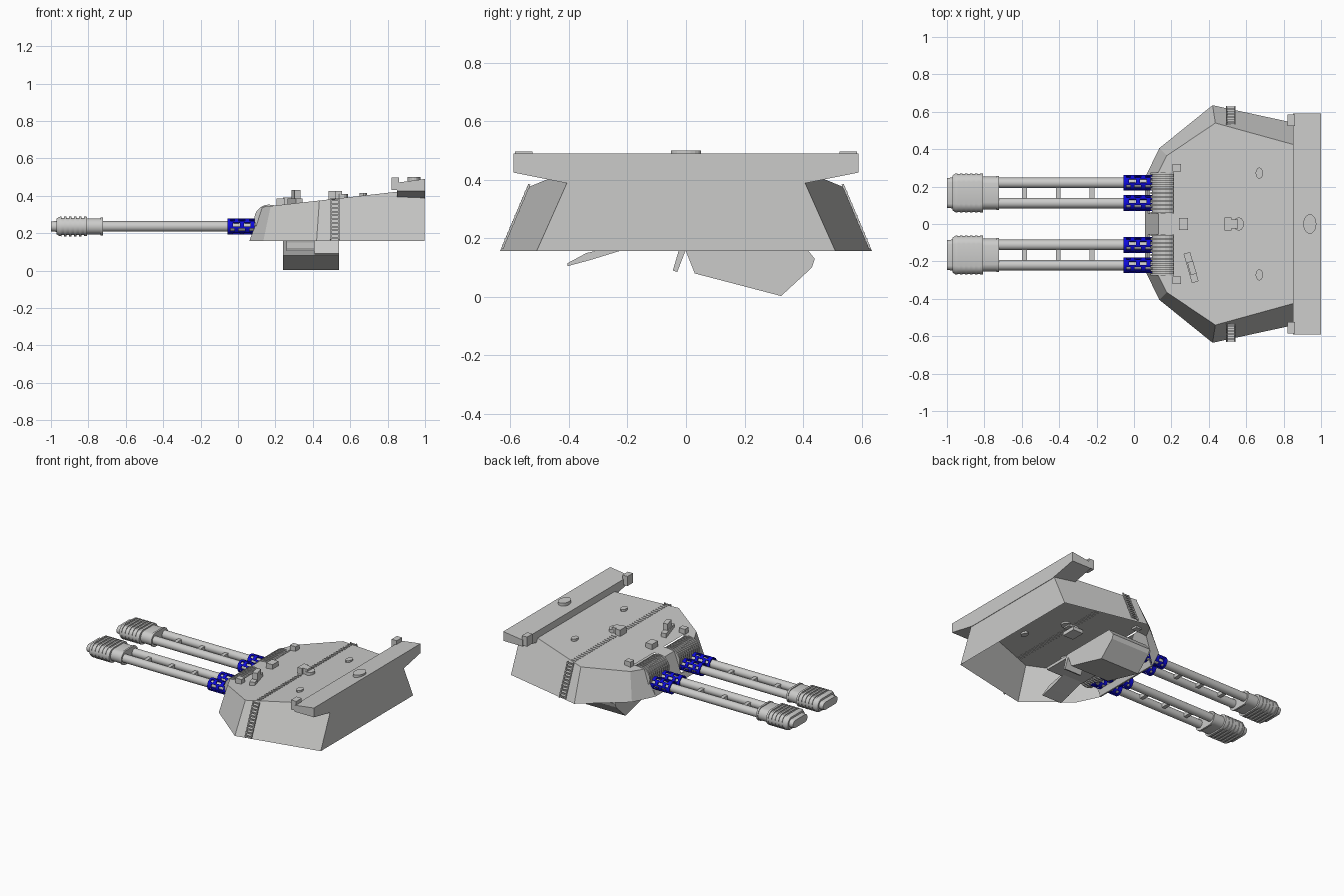
import bpy, bmesh, math
from mathutils import Vector

if "Cube" in bpy.data.objects:
    bpy.data.objects.remove(bpy.data.objects["Cube"])


def material(name, rgb):
    m = bpy.data.materials.new(name)
    m.diffuse_color = (*rgb, 1)
    m.use_nodes = True
    m.node_tree.nodes["Principled BSDF"].inputs["Base Color"].default_value = m.diffuse_color
    return m


GREY = material("light_grey", (0.6, 0.6, 0.59))
BLUE = material("sleeve_blue", (0.004, 0.003, 0.72))
smooth = []


def finish(name, bm, mat=GREY, recalc=True):
    if recalc:
        bmesh.ops.recalc_face_normals(bm, faces=bm.faces[:])
    me = bpy.data.meshes.new(name)
    bm.to_mesh(me)
    bm.free()
    me.materials.append(mat)
    ob = bpy.data.objects.new(name, me)
    bpy.context.collection.objects.link(ob)
    return ob


def add_prism(bm, pts, axis, a, b):
    """Extrude a 2D profile along an axis from a to b."""
    place = {"x": lambda p, t: (t, p[0], p[1]),
             "y": lambda p, t: (p[0], t, p[1]),
             "z": lambda p, t: (p[0], p[1], t)}[axis]
    lo = [bm.verts.new(place(p, a)) for p in pts]
    hi = [bm.verts.new(place(p, b)) for p in pts]
    n = len(pts)
    bm.faces.new(lo)
    bm.faces.new(hi[::-1])
    for i in range(n):
        j = (i + 1) % n
        bm.faces.new((lo[i], hi[i], hi[j], lo[j]))


def prism(name, pts, axis, a, b, mat=GREY):
    bm = bmesh.new()
    add_prism(bm, pts, axis, a, b)
    return finish(name, bm, mat)


def rect(x0, x1, y0, y1):
    return [(x0, y0), (x1, y0), (x1, y1), (x0, y1)]


def circle(cx, cy, r, n=20, ry=None):
    return [(cx + r * math.cos(2 * math.pi * i / n),
             cy + (ry or r) * math.sin(2 * math.pi * i / n)) for i in range(n)]


def box(name, x0, x1, y0, y1, z0, z1):
    return prism(name, rect(x0, x1, y0, y1), "z", z0, z1)


def add_bar(bm, p, q, r):
    """Four-sided rod between two points."""
    p, q = Vector(p), Vector(q)
    d = (q - p).normalized()
    u = d.orthogonal().normalized() * r
    w = d.cross(u)
    ends = [[bm.verts.new(c + o) for o in (u, w, -u, -w)] for c in (p, q)]
    bm.faces.new(ends[0])
    bm.faces.new(ends[1][::-1])
    for i in range(4):
        j = (i + 1) % 4
        bm.faces.new((ends[0][i], ends[1][i], ends[1][j], ends[0][j]))


def roof_z(x):
    return 0.34 + 0.113 * (x - 0.13)


# Turret shell: sloped sides, notched roof, open underneath
BOT = [(0.06, 0.25), (0.135, 0.405), (0.42, 0.635), (0.997, 0.51)]
TOP = [(0.13, 0.275), (0.175, 0.365), (0.435, 0.54), (0.997, 0.385)]
bm = bmesh.new()


def face(pts):
    return bm.faces.new([bm.verts.new(p) for p in pts])


for s in (1, -1):
    b = [(x, s * y, 0.157) for x, y in BOT]
    t = [(x, s * y, roof_z(x)) for x, y in TOP]
    for i in range(3):
        face([b[i], b[i + 1], t[i + 1], t[i]][::-s])
face([(0.997, -0.51, 0.157), (0.997, 0.51, 0.157),
      (0.997, 0.385, roof_z(0.997)), (0.997, -0.385, roof_z(0.997))])
notch = [(0.13, 0.275), (0.21, 0.275), (0.21, 0.055), (0.13, 0.055)]
right = [(x, -y) for x, y in notch[::-1] + TOP[1:]]
left = [(x, y) for x, y in TOP[:0:-1] + notch]
roof = face([(x, y, roof_z(x)) for x, y in right + left])
bmesh.ops.remove_doubles(bm, verts=bm.verts[:], dist=1e-5)
bm.normal_update()
if roof.normal.z < 0:
    roof.normal_flip()
finish("turret_shell", bm, recalc=False)

# Front plate pieces around the gun openings
prism("front_centre_plate", [(0.06, 0.157), (0.13, 0.34), (0.14, 0.34), (0.07, 0.157)], "y", -0.055, 0.055)
prism("front_lower_plate", [(0.06, 0.157), (0.075, 0.197), (0.085, 0.197), (0.07, 0.157)], "y", -0.25, 0.25)

# Rear counterweight bar with its end brackets and cap
bar = prism("rear_bar", [(-0.59, 0.49), (0.59, 0.49), (0.59, 0.425), (0.39, 0.385),
                         (-0.39, 0.385), (-0.59, 0.425)], "x", 0.85, 1.0)
for v in bar.data.vertices:
    if v.co.x < 0.9 and v.co.z > 0.48:
        v.co.z = 0.47
prism("rear_bar_cap", circle(0.94, 0, 0.035, 20, 0.052), "z", 0.475, 0.5)
for s in (1, -1):
    a, b = sorted((s * 0.525, s * 0.585))
    box("bar_end_bracket", 0.82, 0.86, a, b, 0.43, 0.497)


# Guns
GZ = 0.236


def perforated_sleeve(y):
    bm = bmesh.new()
    n, m, r, x0, dx = 24, 30, 0.042, -0.055, 0.0072
    grid = [[bm.verts.new((x0 + i * dx, y + r * math.cos(2 * math.pi * j / n),
                           GZ + r * math.sin(2 * math.pi * j / n)))
             for j in range(n)] for i in range(m + 1)]
    for i in range(m):
        for j in range(n):
            band = j // 3
            hole = j % 3 and (i + 4 * (band % 2)) % 8 < 5 and 1 < i < m - 2
            if not hole:
                k = (j + 1) % n
                bm.faces.new((grid[i][j], grid[i][k], grid[i + 1][k], grid[i + 1][j]))
    ob = finish("perforated_sleeve", bm, BLUE)
    sol = ob.modifiers.new("thickness", "SOLIDIFY")
    sol.thickness = 0.007
    sol.offset = -1


def stadium_loft(name, cy, sections, n=24):
    """Loft rounded oblong rings given as (x, half width, half height)."""
    bm = bmesh.new()
    rings = []
    for x, w, h in sections:
        ring = []
        for i in range(n):
            a = 2 * math.pi * (i + 0.5) / n
            c = math.cos(a)
            ring.append(bm.verts.new((x, cy + math.copysign(w - h, c) + h * c, GZ + h * math.sin(a))))
        rings.append(ring)
    for p, q in zip(rings, rings[1:]):
        for i in range(n):
            j = (i + 1) % n
            bm.faces.new((p[i], p[j], q[j], q[i]))
    bm.faces.new(rings[0][::-1])
    bm.faces.new(rings[-1])
    smooth.append(finish(name, bm))


muzzle = [(-1, 0.08, 0.027), (-0.97, 0.083, 0.029), (-0.97, 0.094, 0.042), (-0.955, 0.104, 0.052)]
for i in range(5):
    x = -0.945 + i * 0.027
    muzzle += [(x, 0.105, 0.053), (x, 0.102, 0.046), (x + 0.014, 0.102, 0.046), (x + 0.014, 0.105, 0.053)]
muzzle += [(-0.808, 0.104, 0.052), (-0.808, 0.088, 0.043), (-0.735, 0.088, 0.043),
           (-0.735, 0.092, 0.049), (-0.722, 0.092, 0.049)]

for s in (1, -1):
    for y in (0.112 * s, 0.22 * s):
        smooth.append(prism("barrel", circle(y, GZ, 0.028, 24), "x", -0.8, 0.2))
        perforated_sleeve(y)
    for x in (-0.585, -0.405, -0.225):
        box("barrel_spacer", x - 0.013, x + 0.013, s * 0.166 - 0.035, s * 0.166 + 0.035, GZ - 0.013, GZ + 0.013)
    stadium_loft("muzzle_brake", s * 0.166, muzzle)
    # Ribbed mantlet
    bm = bmesh.new()
    for i in range(21):
        y = s * 0.165 - 0.11 + i * 0.22 / 21
        add_prism(bm, circle(0.165, 0.275, 0.078 if i % 2 == 0 else 0.069), "y", y, y + 0.22 / 21)
    finish("ribbed_mantlet", bm)

    # Side ladder
    bm = bmesh.new()
    low, high = Vector((0, s * 0.628, 0.165)), Vector((0, s * 0.535, 0.385))
    for x in (0.495, 0.54):
        add_bar(bm, low + Vector((x, 0, 0)), high + Vector((x, 0, 0)), 0.005)
    for i in range(11):
        p = low.lerp(high, (i + 0.5) / 11)
        add_bar(bm, p + Vector((0.492, 0, 0)), p + Vector((0.543, 0, 0)), 0.006)
    finish("side_ladder", bm)

    # Row of roof treads
    bm = bmesh.new()
    for i in range(18):
        y = s * (0.06 + i * 0.026)
        add_bar(bm, (0.5, y, roof_z(0.5)), (0.53, y, roof_z(0.53)), 0.006)
    finish("roof_treads", bm)

    # Small roof fittings
    box("roof_block", 0.205, 0.25, s * 0.3 - 0.02, s * 0.3 + 0.02, 0.34, 0.385)
    prism("roof_knob", circle(0.67, s * 0.272, 0.02, 12, 0.03), "z", 0.39, 0.415)

# Central sights and hatch
box("front_sight", 0.24, 0.29, -0.033, 0.033, 0.34, 0.39)
box("hatch_block", 0.485, 0.52, -0.035, 0.035, 0.35, 0.425)
box("hatch_neck", 0.52, 0.555, -0.025, 0.025, 0.37, 0.425)
prism("hatch_cap", circle(0.56, 0, 0.028, 14, 0.035), "z", 0.38, 0.41)
box("hatch_base", 0.46, 0.54, -0.05, 0.05, 0.335, 0.36)

# Angled rack on the roof
bm = bmesh.new()
add_prism(bm, [(0.265, -0.16), (0.3, -0.15), (0.345, -0.305), (0.31, -0.317)], "z", 0.35, 0.385)
add_prism(bm, [(0.285, -0.205), (0.315, -0.197), (0.335, -0.265), (0.303, -0.273)], "z", 0.37, 0.43)
finish("angled_rack", bm)

# Underside crew basket and deflector slabs
prism("crew_basket", [(-0.01, 0.18), (0.03, 0.08), (0.325, 0.003), (0.43, 0.1),
                      (0.44, 0.13), (0.4, 0.18)], "x", 0.24, 0.54)
prism("basket_slab", [(-0.405, 0.105), (-0.33, 0.125), (-0.2, 0.165), (-0.2, 0.18),
                      (-0.34, 0.15), (-0.405, 0.115)], "x", 0.26, 0.41)
prism("basket_rib", [(-0.045, 0.09), (-0.03, 0.085), (0.005, 0.175), (-0.02, 0.175)], "x", 0.41, 0.54)
box("basket_floor", 0.25, 0.53, -0.22, 0.38, 0.165, 0.185)

# Smooth shading for the round parts
for ob in bpy.context.selected_objects:
    ob.select_set(False)
for ob in smooth:
    ob.select_set(True)
bpy.context.view_layer.objects.active = smooth[0]
bpy.ops.object.shade_smooth_by_angle(angle=math.radians(35))
